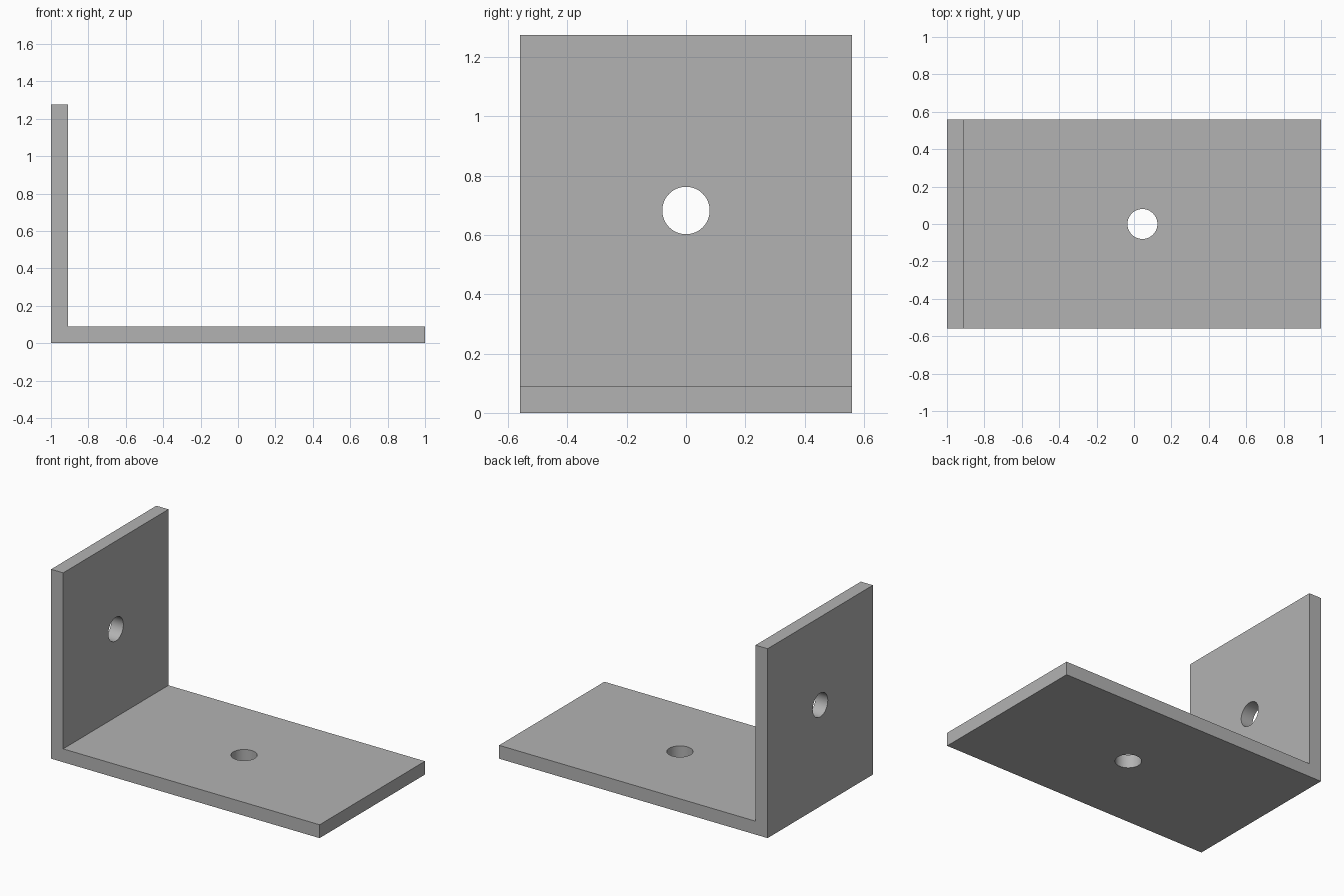
import bpy
import bmesh
from math import radians
from mathutils import Vector

cube = bpy.data.objects.get("Cube")
if cube:
    bpy.data.objects.remove(cube, do_unlink=True)

LENGTH, WIDTH, HEIGHT = 2.0, 1.12, 1.275
THICK, HOLE_R = 0.09, 0.08
LEFT, RIGHT = -LENGTH / 2, LENGTH / 2

grey = bpy.data.materials.new("plain grey")
grey.use_nodes = True
colour = (0.45, 0.45, 0.45, 1)
grey.diffuse_color = colour
grey.node_tree.nodes["Principled BSDF"].inputs["Base Color"].default_value = colour


def add_object(name, bm):
    bmesh.ops.recalc_face_normals(bm, faces=bm.faces)
    mesh = bpy.data.meshes.new(name)
    bm.to_mesh(mesh)
    bm.free()
    obj = bpy.data.objects.new(name, mesh)
    bpy.context.collection.objects.link(obj)
    mesh.materials.append(grey)
    return obj


# L-shaped bracket: side profile extruded across the width
profile = [(LEFT, 0), (RIGHT, 0), (RIGHT, THICK), (LEFT + THICK, THICK),
           (LEFT + THICK, HEIGHT), (LEFT, HEIGHT)]
bm = bmesh.new()
face = bm.faces.new([bm.verts.new((x, -WIDTH / 2, z)) for x, z in profile])
swept = bmesh.ops.extrude_face_region(bm, geom=[face])["geom"]
bmesh.ops.translate(bm, vec=(0, WIDTH, 0),
                    verts=[v for v in swept if isinstance(v, bmesh.types.BMVert)])
bracket = add_object("angle_bracket", bm)


# Round bolt hole through the middle of each leg's inner face
def drill(name, centre, axis):
    bm = bmesh.new()
    bmesh.ops.create_cone(bm, cap_ends=True, segments=64, radius1=HOLE_R,
                          radius2=HOLE_R, depth=THICK * 3)
    turn = Vector((0, 0, 1)).rotation_difference(Vector(axis)).to_matrix()
    bmesh.ops.rotate(bm, matrix=turn, verts=bm.verts)
    bmesh.ops.translate(bm, vec=centre, verts=bm.verts)
    cutter = add_object(name, bm)
    cutter.hide_render = True
    mod = bracket.modifiers.new(name, 'BOOLEAN')
    mod.operation, mod.solver, mod.object = 'DIFFERENCE', 'EXACT', cutter
    bpy.ops.object.modifier_apply(modifier=mod.name)
    bpy.data.objects.remove(cutter, do_unlink=True)


bpy.context.view_layer.objects.active = bracket
bracket.select_set(True)
drill("base_hole", ((LEFT + THICK + RIGHT) / 2, 0, THICK / 2), (0, 0, 1))
drill("wall_hole", (LEFT + THICK / 2, 0, (THICK + HEIGHT) / 2), (1, 0, 0))

bpy.ops.object.select_all(action='DESELECT')
bracket.select_set(True)
bpy.ops.object.shade_smooth_by_angle(angle=radians(30))
